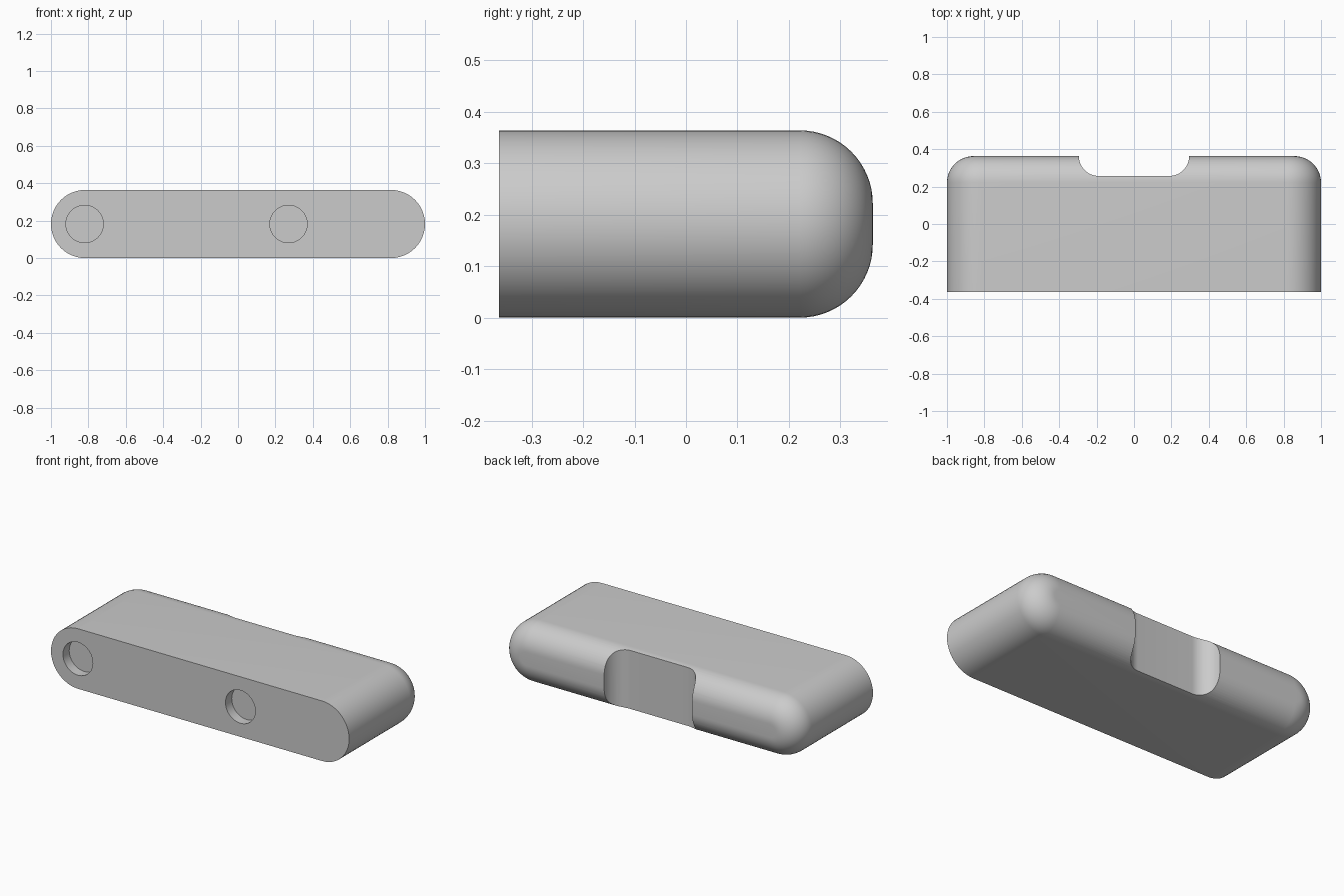
import bpy
import bmesh
from math import sin, cos, pi, radians
from mathutils import Matrix

cube = bpy.data.objects.get("Cube")
if cube:
    bpy.data.objects.remove(cube, do_unlink=True)

HALF_LEN, RADIUS, BACK = 1.0, 0.182, 0.363
FILLET = 0.142
SEG = 24

grey = bpy.data.materials.new("plain grey")
grey.use_nodes = True
colour = (0.6, 0.6, 0.6, 1)
grey.diffuse_color = colour
grey.node_tree.nodes["Principled BSDF"].inputs["Base Color"].default_value = colour


def make_object(name, bm):
    bmesh.ops.recalc_face_normals(bm, faces=bm.faces)
    mesh = bpy.data.meshes.new(name)
    bm.to_mesh(mesh)
    bm.free()
    mesh.materials.append(grey)
    obj = bpy.data.objects.new(name, mesh)
    bpy.context.collection.objects.link(obj)
    return obj


def loft(name, rings):
    """Skin a list of matching closed loops and cap both ends."""
    bm = bmesh.new()
    loops = [[bm.verts.new(p) for p in ring] for ring in rings]
    n = len(loops[0])
    for a, b in zip(loops, loops[1:]):
        for i in range(n):
            j = (i + 1) % n
            bm.faces.new((a[i], a[j], b[j], b[i]))
    bm.faces.new(loops[0])
    bm.faces.new(loops[-1])
    return make_object(name, bm)


def stadium(y, inset):
    """Pill outline at depth y, shrunk evenly by inset."""
    r = RADIUS - inset
    c = HALF_LEN - RADIUS
    ring = []
    for side in (1, -1):
        for i in range(SEG + 1):
            a = -pi / 2 + pi * i / SEG
            ring.append((side * (c + r * cos(a)), y, RADIUS + side * r * sin(a)))
    return ring


# Pill-shaped body with a rounded back rim
rings = [stadium(-BACK, 0)]
for i in range(17):
    a = pi / 2 * i / 16
    rings.append(stadium(BACK - FILLET + FILLET * sin(a), FILLET * (1 - cos(a))))
body = loft("body", rings)

# Cutter for the scooped notch in the back
scoop = 0.106
outline = [(0.295, 0.5), (-0.295, 0.5)]
for side in (-1, 1):
    arc = [pi / 2 * i / 16 for i in range(17)]
    for a in (arc if side < 0 else reversed(arc)):
        outline.append((side * (0.189 + scoop * cos(a)), BACK - scoop * sin(a)))
notch = loft("notch_cutter", [[(x, y, z) for x, y in outline] for z in (-0.1, 0.5)])
cutters = [notch]

# Cutters for the two round sockets in the front
for name, x in (("end_socket_cutter", -0.82), ("middle_socket_cutter", 0.27)):
    bm = bmesh.new()
    place = Matrix.Translation((x, -BACK, RADIUS)) @ Matrix.Rotation(pi / 2, 4, 'X')
    bmesh.ops.create_cone(bm, cap_ends=True, segments=48, radius1=0.1,
                          radius2=0.1, depth=0.12, matrix=place)
    cutters.append(make_object(name, bm))

# Cut the body, then smooth its curved faces
bpy.ops.object.select_all(action='DESELECT')
bpy.context.view_layer.objects.active = body
body.select_set(True)
for cutter in cutters:
    mod = body.modifiers.new(cutter.name, 'BOOLEAN')
    mod.operation = 'DIFFERENCE'
    mod.solver = 'EXACT'
    mod.object = cutter
    bpy.ops.object.modifier_apply(modifier=mod.name)
for cutter in cutters:
    bpy.data.objects.remove(cutter, do_unlink=True)
bpy.ops.object.shade_smooth_by_angle(angle=radians(30))
